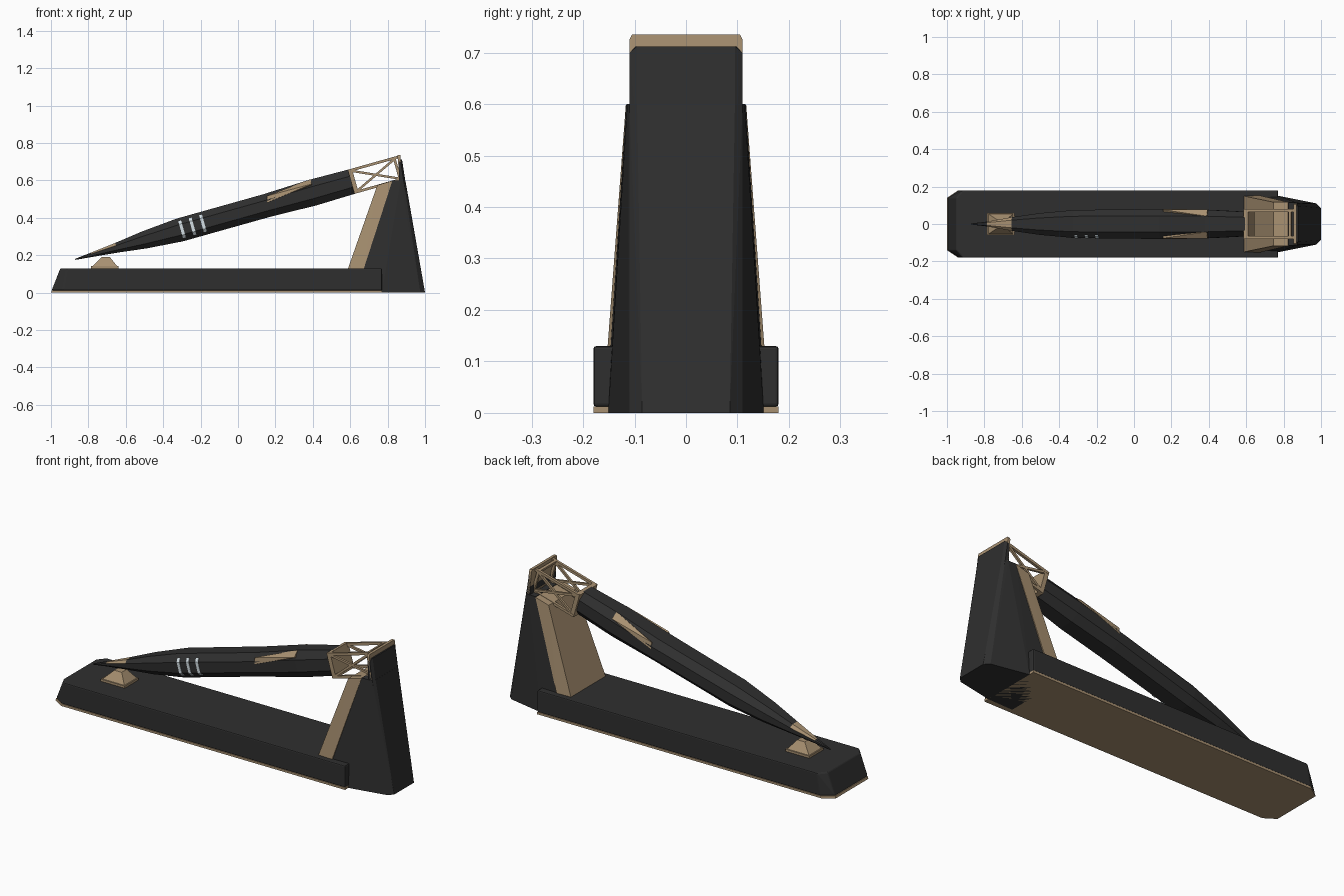
import bpy, bmesh, math
from mathutils import Matrix, Vector

cube = bpy.data.objects.get("Cube")
if cube:
    bpy.data.objects.remove(cube, do_unlink=True)


def material(name, rgb):
    m = bpy.data.materials.new(name)
    m.use_nodes = True
    m.diffuse_color = (*rgb, 1)
    m.node_tree.nodes["Principled BSDF"].inputs["Base Color"].default_value = (*rgb, 1)
    return m


DARK = material("charcoal", (0.028, 0.028, 0.028))
TAN = material("tan", (0.39, 0.28, 0.165))
WHITE = material("pale_grey", (0.65, 0.73, 0.77))

# Frame of the inclined body: local x runs from nose to tail
TILT = Matrix.Translation((-0.87, 0, 0.178)) @ Matrix.Rotation(-math.radians(15.7), 4, 'Y')
FLAT = Matrix.Identity(4)


def finish(name, bm, mats, frame=FLAT, bevel=0):
    bmesh.ops.recalc_face_normals(bm, faces=bm.faces)
    bm.transform(frame)
    mesh = bpy.data.meshes.new(name)
    bm.to_mesh(mesh)
    bm.free()
    for m in mats:
        mesh.materials.append(m)
    ob = bpy.data.objects.new(name, mesh)
    bpy.context.collection.objects.link(ob)
    if bevel:
        b = ob.modifiers.new("soft_edges", 'BEVEL')
        b.width, b.segments, b.limit_method = bevel, 2, 'ANGLE'
    return ob


def hull(name, points, mat, frame=FLAT, mirror=True, bevel=0):
    """Convex solid through the points, mirrored across y by default."""
    pts = [Vector(p) for p in points]
    if mirror:
        pts += [Vector((p.x, -p.y, p.z)) for p in pts]
    bm = bmesh.new()
    for p in pts:
        bm.verts.new(p)
    bmesh.ops.convex_hull(bm, input=bm.verts)
    bmesh.ops.dissolve_limit(bm, angle_limit=0.01, verts=bm.verts, edges=bm.edges)
    return finish(name, bm, [mat], frame, bevel)


def box(name, lo, hi, mat, frame=FLAT, bevel=0):
    pts = [(x, y, z) for x in (lo[0], hi[0]) for y in (lo[1], hi[1]) for z in (lo[2], hi[2])]
    return hull(name, pts, mat, frame, False, bevel)


def bar(name, a, b, size, mat, frame=FLAT):
    """Square bar between two points."""
    a, b = Vector(a), Vector(b)
    d = b - a
    place = Matrix.Translation((a + b) / 2) @ d.to_track_quat('Z', 'Y').to_matrix().to_4x4()
    bm = bmesh.new()
    bmesh.ops.create_cube(bm, size=1, matrix=place @ Matrix.Diagonal((size, size, d.length + size, 1)))
    return finish(name, bm, [mat], frame)


# Base with a thin tan sole
def base_outline(z, nose, shoulder):
    return [(nose, 0.14, z), (shoulder, 0.18, z), (0.77, 0.18, z)]


hull("base_sole", base_outline(0, -1, -0.94) + base_outline(0.012, -0.996, -0.937), TAN)
hull("base", base_outline(0.012, -0.996, -0.937) + base_outline(0.13, -0.95, -0.915), DARK, bevel=0.006)

# Rear tower
hull("tower_lower", [(0.62, 0.155, 0), (0.77, 0.151, 0), (0.975, 0.11, 0), (1, 0.085, 0),
                     (0.825, 0.116, 0.6), (0.87, 0.114, 0.6), (0.885, 0.11, 0.6), (0.895, 0.095, 0.6)], DARK)
hull("tower_upper", [(0.862, 0.11, 0.55), (0.892, 0.11, 0.55), (0.902, 0.095, 0.55),
                     (0.86, 0.11, 0.7), (0.87, 0.11, 0.7), (0.877, 0.095, 0.712), (0.86, 0.1, 0.712)], DARK)
hull("tower_brace", [(0.585, 0.15, 0.12), (0.67, 0.153, 0.12),
                     (0.745, 0.117, 0.575), (0.825, 0.117, 0.598)], TAN)

# Nose rest on the base
box("nose_rest_foot", (-0.785, -0.06, 0.128), (-0.64, 0.06, 0.142), TAN)
hull("nose_rest", [(-0.78, 0.055, 0.14), (-0.645, 0.055, 0.14),
                   (-0.73, 0.022, 0.19), (-0.685, 0.022, 0.19)], TAN)

# Faceted body: (distance from nose, half width, half height)
stations = [(0, .003, .003), (.09, .013, .012), (.23, .037, .027), (.385, .058, .047),
            (.58, .075, .063), (1.06, .08, .063), (1.32, .076, .071), (1.54, .065, .067)]
bm = bmesh.new()
rings = []
for s, w, h in stations:
    quarter = [(w, .45 * h), (.55 * w, h)]
    loop = quarter + [(-y, z) for y, z in reversed(quarter)]
    loop += [(-y, -z) for y, z in loop]
    rings.append([bm.verts.new((s, y, z)) for y, z in loop])
for k, (a, b) in enumerate(zip(rings, rings[1:])):
    for i in range(8):
        j = (i + 1) % 8
        f = bm.faces.new((a[i], a[j], b[j], b[i]))
        # upper faces behind the tip are tan
        f.material_index = 1 if k == 1 and i in (0, 1, 2) else 0
bm.faces.new(rings[0])
bm.faces.new(rings[-1])
finish("body", bm, [DARK, TAN], TILT)

# Wedge shaped shoulder panels on both sides
for side, label in ((1, "left"), (-1, "right")):
    outer = [(1.069, 0.081, 0.015), (1.078, 0.076, 0.049), (1.327, 0.042, 0.072), (1.325, 0.077, 0.046)]
    inner = [(s, y * 0.75, z * 0.75) for s, y, z in outer]
    hull(label + "_shoulder_panel", [(s, side * y, z) for s, y, z in outer + inner], TAN, TILT, False)

# Pale stripes on the right flank
for n in range(3):
    s = 0.593 + 0.058 * n
    hull("stripe_%d" % (n + 1),
         [(s + e, y, z) for e in (-.008, .008)
          for y, z in ((-.078, -.03), (-.078, .03), (-.071, .03), (-.071, -.03),
                       (-.064, .047), (-.064, -.047), (-.058, .044), (-.058, -.044))],
         WHITE, TILT, False)

# Open truss cradle behind the body
S0, S1, Y, Z = 1.54, 1.80, 0.072, 0.06
box("cradle_collar", (1.532, -0.078, -0.067), (1.555, 0.078, 0.067), TAN, TILT)
for y, label in ((Y, "left"), (-Y, "right")):
    for z, level in ((Z, "upper"), (-Z, "lower")):
        bar("cradle_%s_%s_rail" % (level, label), (S0, y, z), (S1, y, z), 0.014, TAN, TILT)
        bar("cradle_%s_%s_brace" % (level, label), (S0, y, z), (S1, y, -z), 0.012, TAN, TILT)
    bar("cradle_%s_post" % label, (S1 - 0.012, y, -Z), (S1 - 0.012, y, Z), 0.014, TAN, TILT)
for z, level in ((Z, "upper"), (-Z, "lower")):
    bar("cradle_%s_crossbar" % level, (S1 - 0.012, -Y, z), (S1 - 0.012, Y, z), 0.014, TAN, TILT)

# Mounting plate between cradle and tower
hull("mounting_plate", [(0.865, 0.11, 0.6), (0.88, 0.11, 0.6), (0.853, 0.11, 0.725),
                        (0.868, 0.11, 0.725), (0.853, 0.105, 0.735), (0.868, 0.105, 0.735)], TAN)
